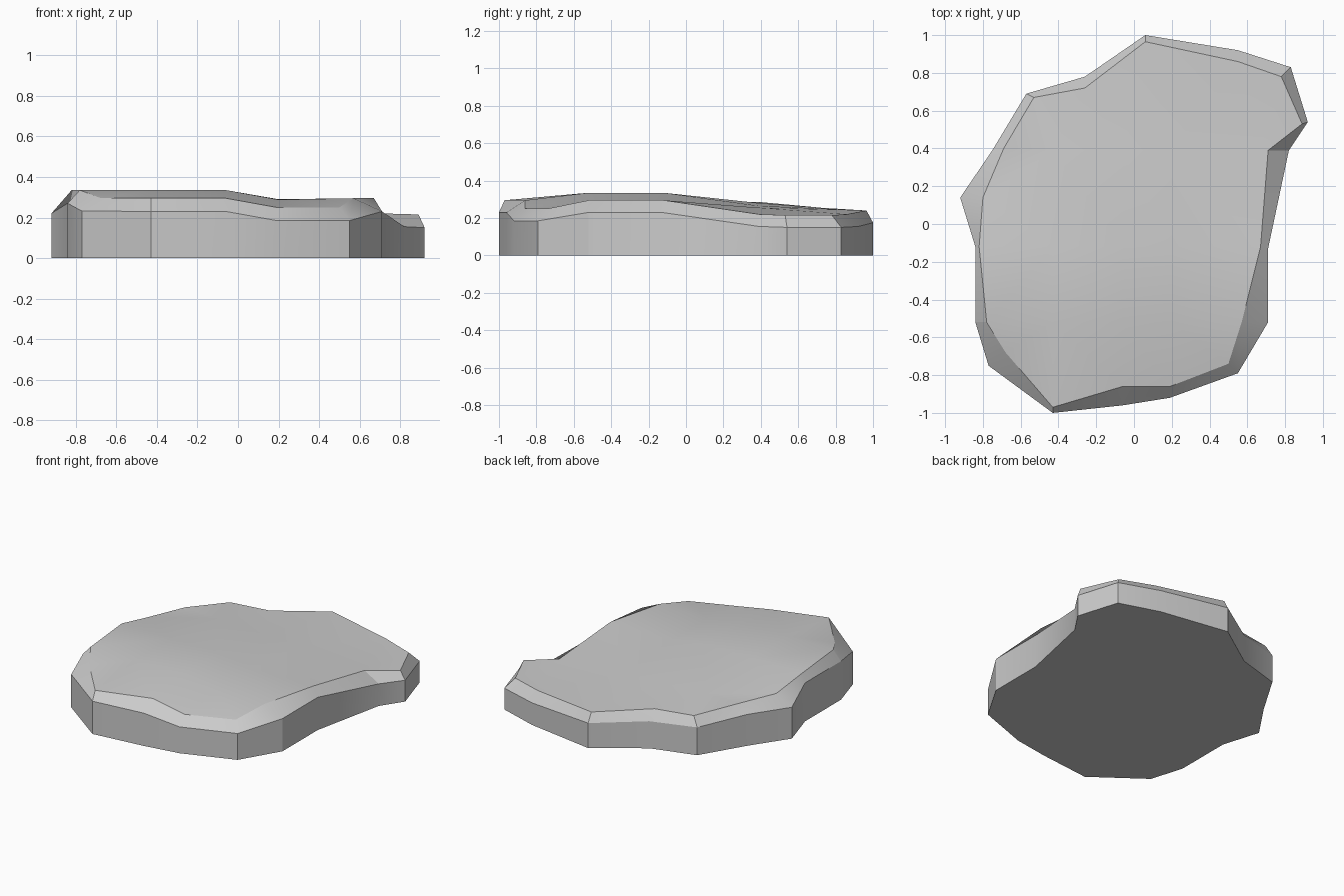
import bpy, bmesh, math
from mathutils import Vector
from mathutils.geometry import delaunay_2d_cdt

if "Cube" in bpy.data.objects:
    bpy.data.objects.remove(bpy.data.objects["Cube"])

DROP = 0.065  # chamfer height
# outline x, y, then top edge x, y, z, counter-clockwise
RING = [
    (-.43, -1.0, -.43, -.97, .295), (-.06, -.96, -.06, -.86, .295),
    (.19, -.92, .19, -.86, .25), (.55, -.79, .50, -.74, .25),
    (.71, -.52, .57, -.52, .295), (.71, -.13, .67, -.12, .295),
    (.82, .39, .71, .39, .22), (.92, .54, .89, .53, .215),
    (.83, .83, .78, .78, .215), (.55, .92, .55, .86, .22),
    (.06, 1.0, .06, .965, .24), (-.26, .78, -.26, .72, .255),
    (-.57, .69, -.53, .67, .26), (-.75, .39, -.69, .40, .285),
    (-.92, .14, -.80, .14, .285), (-.84, -.12, -.82, -.12, .335),
    (-.84, -.52, -.78, -.52, .335), (-.77, -.75, -.68, -.68, .297),
]
n = len(RING)
bm = bmesh.new()
base = [bm.verts.new((x, y, 0)) for x, y, *_ in RING]
rim = [bm.verts.new((x, y, z - DROP)) for x, y, _, _, z in RING]
top = [bm.verts.new((x, y, z)) for _, _, x, y, z in RING]

# walls, chamfer and underside
for lo, hi in ((base, rim), (rim, top)):
    for i in range(n):
        j = (i + 1) % n
        bm.faces.new((lo[i], lo[j], hi[j], hi[i]))
bm.faces.new(base[::-1])

# gently uneven top: a few inner points, triangulated within the edge
inner = []
for y, heights in ((-.52, (.335, .335, .288)), (-.12, (.335, .335, .29)),
                   (.39, (.28, .265, .255))):
    inner += [bm.verts.new((x, y, z)) for x, z in zip((-.43, -.06, .2), heights)]
pts = top + inner
edges = [(i, (i + 1) % n) for i in range(n)]
_, _, faces, orig, _, _ = delaunay_2d_cdt(
    [Vector(v.co.xy) for v in pts], edges, [], 1, 1e-5)
for f in faces:
    bm.faces.new([pts[orig[i][0]] for i in f])
bmesh.ops.recalc_face_normals(bm, faces=bm.faces)

mesh = bpy.data.meshes.new("flat_stone")
bm.to_mesh(mesh)
bm.free()
stone = bpy.data.objects.new("flat_stone", mesh)
bpy.context.collection.objects.link(stone)
bpy.context.view_layer.objects.active = stone
stone.select_set(True)
bpy.ops.object.shade_smooth_by_angle(angle=math.radians(30))
